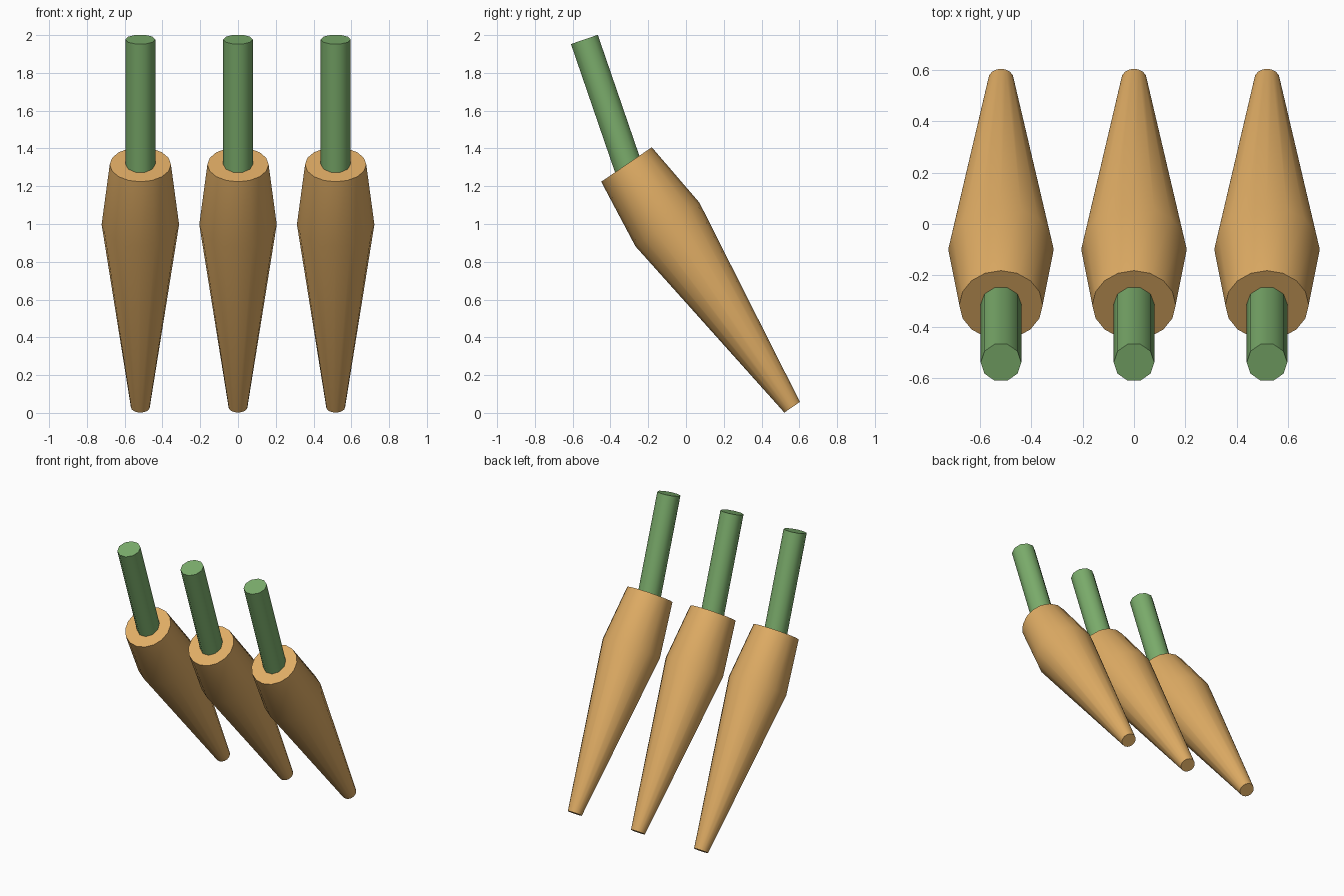
import bpy, bmesh, math
from mathutils import Vector

if "Cube" in bpy.data.objects:
    bpy.data.objects.remove(bpy.data.objects["Cube"])


def material(name, color):
    m = bpy.data.materials.new(name)
    m.diffuse_color = color
    m.use_nodes = True
    m.node_tree.nodes["Principled BSDF"].inputs["Base Color"].default_value = m.diffuse_color
    return m


def lathe(name, start, end, profile, sides, mat):
    """Capped solid of (fraction, radius) rings along the line start -> end."""
    start, end = Vector(start), Vector(end)
    axis = (end - start).normalized()
    u = Vector((1, 0, 0))
    v = axis.cross(u)
    bm = bmesh.new()
    rings = []
    for t, r in profile:
        c = start.lerp(end, t)
        angles = [2 * math.pi * i / sides for i in range(sides)]
        rings.append([bm.verts.new(c + r * (math.cos(a) * u + math.sin(a) * v)) for a in angles])
    for a, b in zip(rings, rings[1:]):
        for i in range(sides):
            j = (i + 1) % sides
            bm.faces.new((a[i], a[j], b[j], b[i]))
    bm.faces.new(rings[0])
    bm.faces.new(rings[-1])
    bmesh.ops.recalc_face_normals(bm, faces=bm.faces)
    mesh = bpy.data.meshes.new(name)
    bm.to_mesh(mesh)
    bm.free()
    mesh.materials.append(mat)
    ob = bpy.data.objects.new(name, mesh)
    bpy.context.collection.objects.link(ob)
    bpy.ops.object.select_all(action='DESELECT')
    ob.select_set(True)
    bpy.context.view_layer.objects.active = ob
    bpy.ops.object.shade_smooth_by_angle(angle=math.radians(45))


orange = material("carrot_orange", (0.75, 0.42, 0.13, 1))
green = material("stem_green", (0.2, 0.42, 0.15, 1))

for n, x in enumerate((-0.517, 0, 0.517), 1):
    # tapered root, widest a quarter of the way down
    lathe(f"carrot_root_{n}", (x, -0.315, 1.315), (x, 0.562, 0.03),
          [(0, 0.162), (0.247, 0.205), (1, 0.05)], 16, orange)
    # straight stem sunk slightly into the crown
    lathe(f"carrot_stem_{n}", (x, -0.29, 1.255), (x, -0.538, 1.977),
          [(0, 0.079), (1, 0.079)], 10, green)
